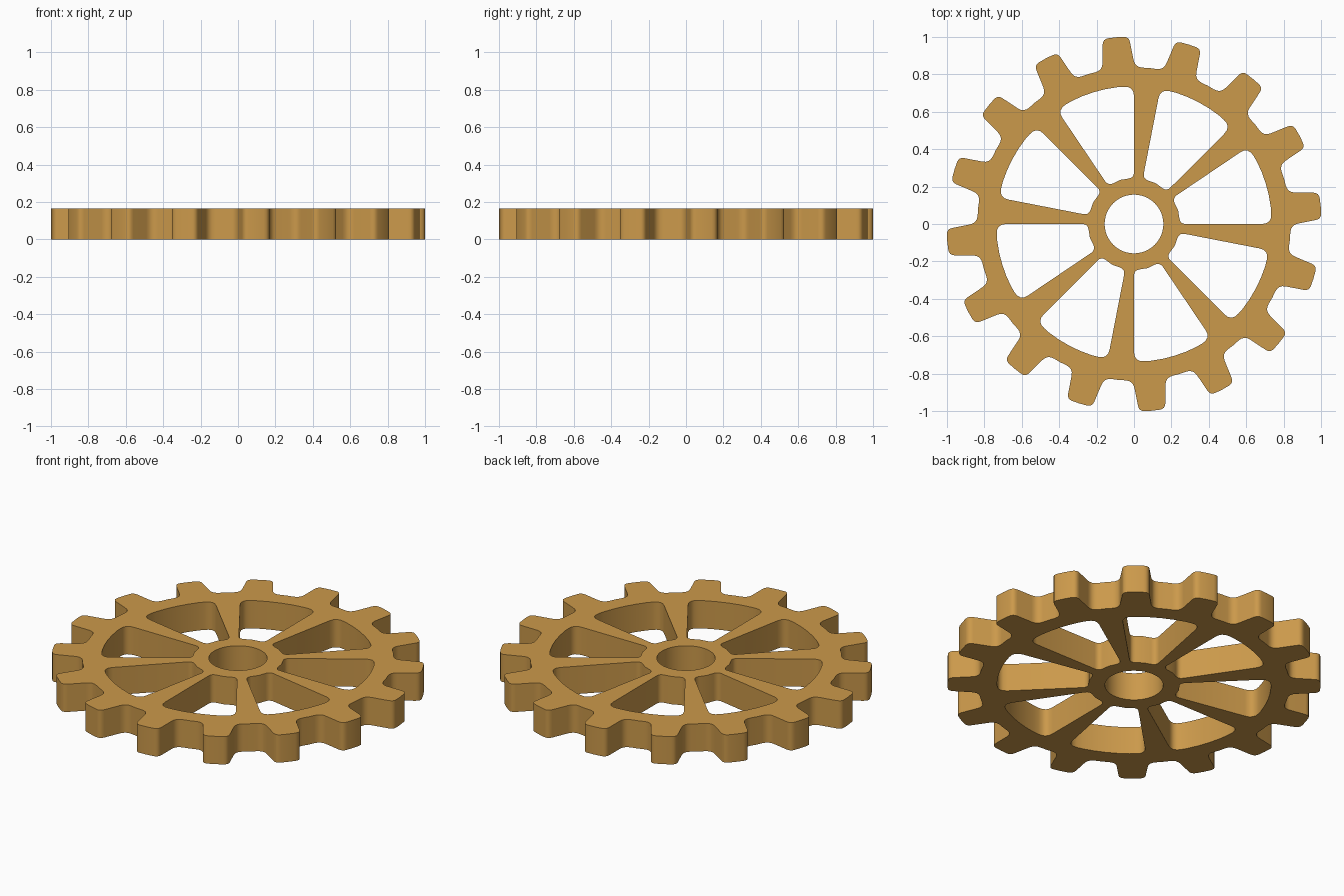
import bpy, bmesh
from math import radians, sin, cos, pi
from mathutils import Vector

if "Cube" in bpy.data.objects:
    bpy.data.objects.remove(bpy.data.objects["Cube"])

THICK = 0.165
TEETH, WINDOWS = 16, 8


def polar(deg, r):
    a = radians(deg)
    return Vector((r * cos(a), r * sin(a), 0))


def rounded(corners, steps=4):
    """Closed outline from (point, trim) pairs; trim > 0 rounds that corner."""
    out = []
    n = len(corners)
    for i, (p, trim) in enumerate(corners):
        if trim == 0:
            out.append(p)
            continue
        a = p + (corners[i - 1][0] - p).normalized() * trim
        b = p + (corners[(i + 1) % n][0] - p).normalized() * trim
        for k in range(steps + 1):
            t = k / steps
            out.append(a * (1 - t) ** 2 + p * 2 * t * (1 - t) + b * t * t)
    return out


# toothed rim outline
rim = []
for i in range(TEETH):
    c = 5.6 + i * 360 / TEETH
    rim += [(polar(c - 11.25, 0.838), 0), (polar(c - 6.0, 0.838), 0.04),
            (polar(c - 4.0, 1.003), 0.03), (polar(c, 1.003), 0),
            (polar(c + 4.0, 1.003), 0.03), (polar(c + 6.0, 0.838), 0.04)]
loops = [rounded(rim)]

# windows between the tapered spokes
for i in range(WINDOWS):
    c = i * 360 / WINDOWS
    win = [(polar(c, 0.247), 0.03), (polar(c, 0.737), 0.055)]
    win += [(polar(c + d, 0.737), 0) for d in (7, 12, 17, 22, 27)]
    win += [(polar(c + 34, 0.737), 0.055), (polar(c + 34, 0.247), 0.03),
            (polar(c + 17, 0.247), 0)]
    loops.append(rounded(win))

# axle hole
loops.append([polar(i * 7.5, 0.157) for i in range(48)])

# fill the flat profile and extrude it
bm = bmesh.new()
edges = []
for loop in loops:
    vs = [bm.verts.new(p) for p in loop]
    edges += [bm.edges.new((vs[i - 1], vs[i])) for i in range(len(vs))]
bmesh.ops.triangle_fill(bm, edges=edges, use_beauty=True, normal=(0, 0, 1))
res = bmesh.ops.extrude_face_region(bm, geom=bm.faces[:], use_keep_orig=True)
top = [v for v in res["geom"] if isinstance(v, bmesh.types.BMVert)]
bmesh.ops.translate(bm, verts=top, vec=(0, 0, THICK))
bmesh.ops.recalc_face_normals(bm, faces=bm.faces[:])

mesh = bpy.data.meshes.new("gear_wheel")
bm.to_mesh(mesh)
bm.free()
gear = bpy.data.objects.new("gear_wheel", mesh)
bpy.context.collection.objects.link(gear)

# golden brown material
mat = bpy.data.materials.new("golden_brown")
mat.diffuse_color = (0.60, 0.32, 0.07, 1)
mat.use_nodes = True
mat.node_tree.nodes["Principled BSDF"].inputs["Base Color"].default_value = mat.diffuse_color
mesh.materials.append(mat)

bpy.context.view_layer.objects.active = gear
gear.select_set(True)
bpy.ops.object.shade_smooth_by_angle(angle=radians(30))
